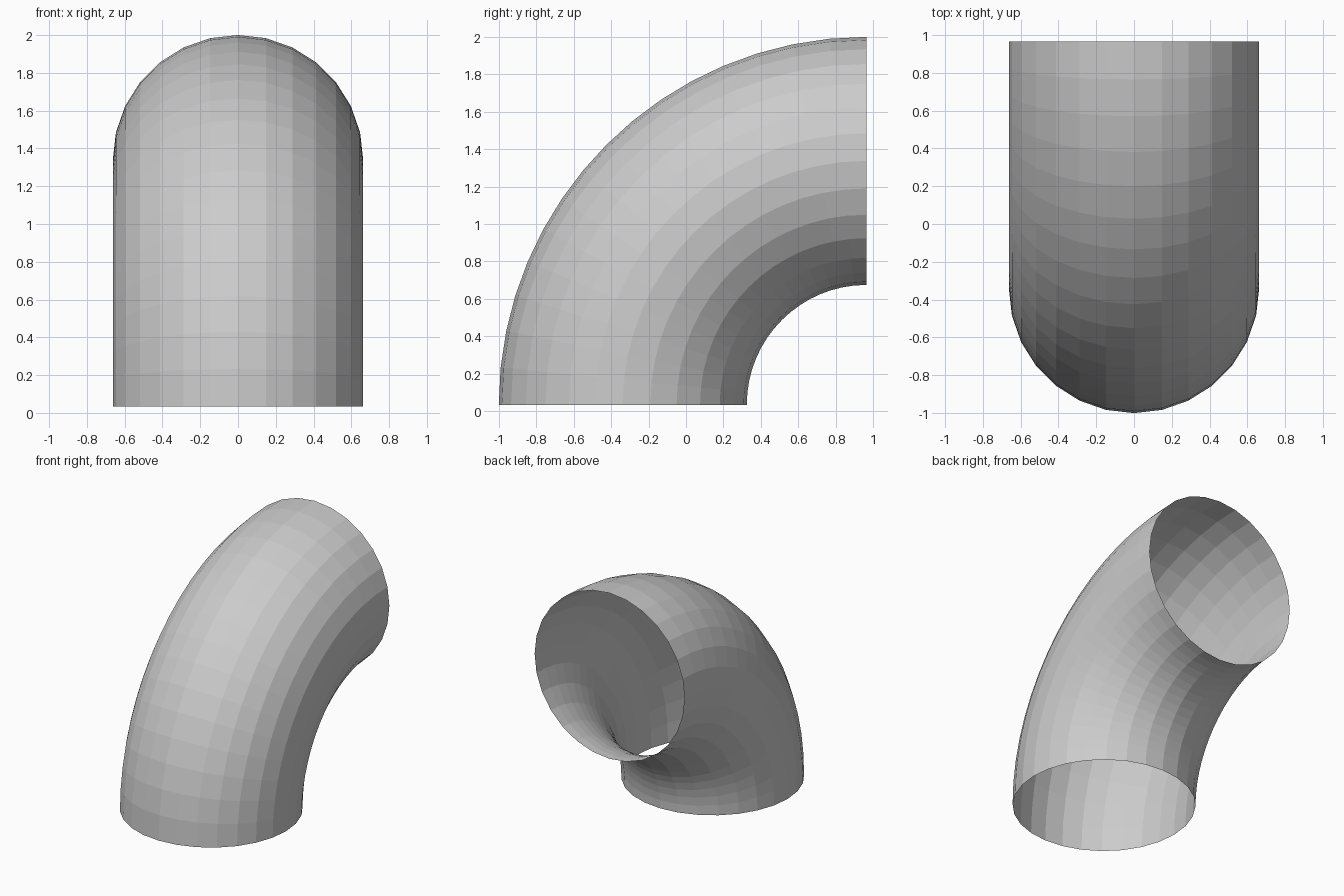
import bpy

cube = bpy.data.objects.get("Cube")
if cube:
    bpy.data.objects.remove(cube, do_unlink=True)

# Plain grey material
grey = bpy.data.materials.new("light_grey")
grey.use_nodes = True
colour = (0.6, 0.6, 0.6, 1)
grey.diffuse_color = colour
grey.node_tree.nodes["Principled BSDF"].inputs["Base Color"].default_value = colour

# Quarter-turn centre line, swept with a round open section
BEND = 1.304
TUBE = 0.663
START_Y, START_Z = -0.338, 0.0335
HANDLE = BEND * 0.5523

path = bpy.data.curves.new("pipe_elbow", "CURVE")
path.dimensions = "3D"
path.resolution_u = 16
path.bevel_depth = TUBE
path.bevel_resolution = 12
path.use_fill_caps = False

spline = path.splines.new("BEZIER")
spline.bezier_points.add(1)
spline.use_smooth = False
first, last = spline.bezier_points
for p in (first, last):
    p.handle_left_type = p.handle_right_type = "FREE"

first.co = (0, START_Y, START_Z)
first.handle_left = (0, START_Y, START_Z - HANDLE)
first.handle_right = (0, START_Y, START_Z + HANDLE)
end_y, end_z = START_Y + BEND, START_Z + BEND
last.co = (0, end_y, end_z)
last.handle_left = (0, end_y - HANDLE, end_z)
last.handle_right = (0, end_y + HANDLE, end_z)
path.materials.append(grey)

elbow = bpy.data.objects.new("pipe_elbow", path)
bpy.context.collection.objects.link(elbow)

# Turn the sweep into a faceted mesh
bpy.ops.object.select_all(action="DESELECT")
elbow.select_set(True)
bpy.context.view_layer.objects.active = elbow
bpy.ops.object.convert(target="MESH")
bpy.ops.object.shade_flat()
